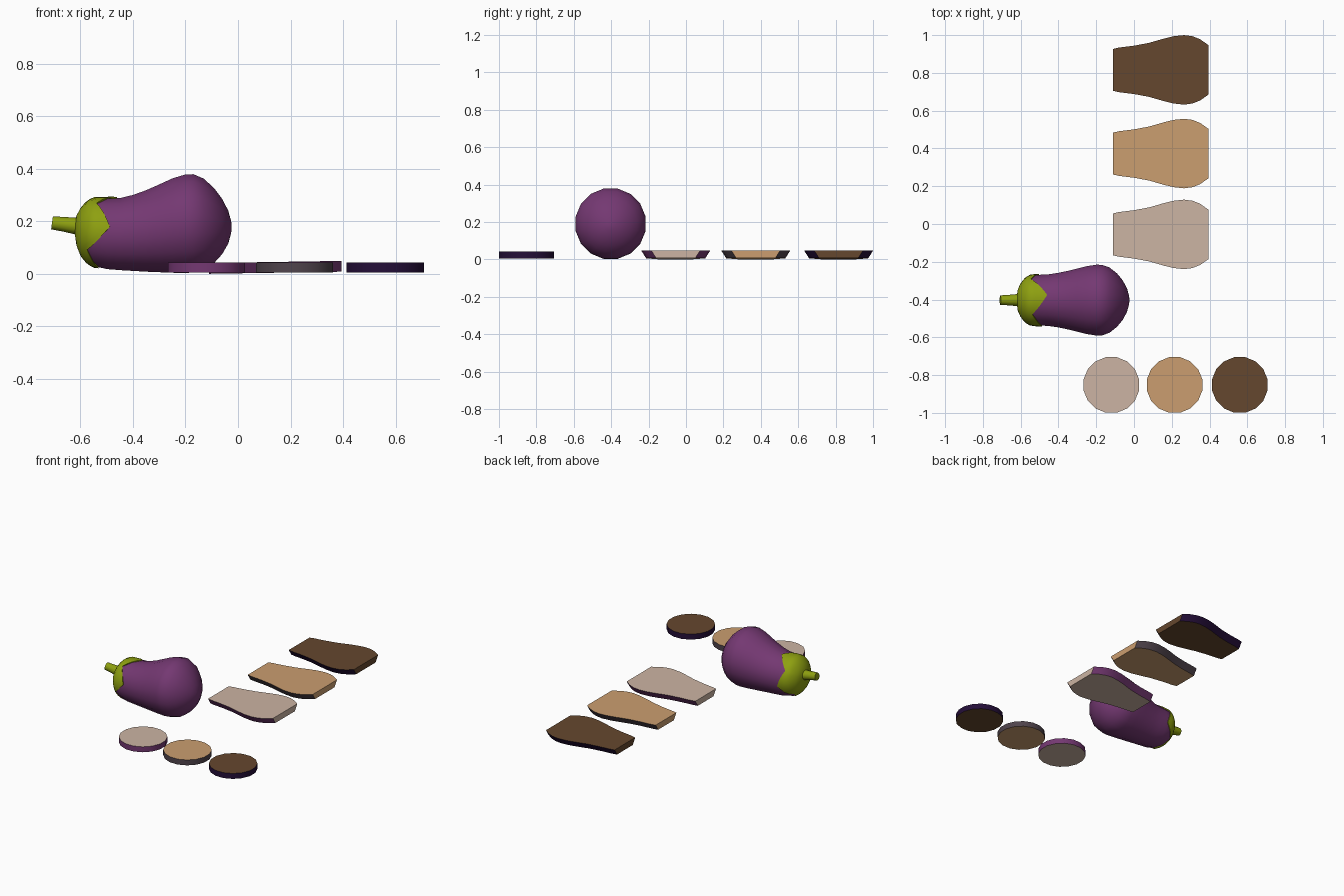
import bpy, bmesh, math
from mathutils import Vector

if "Cube" in bpy.data.objects:
    bpy.data.objects.remove(bpy.data.objects["Cube"])


def material(name, rgb):
    lin = [((c / 255 + 0.055) / 1.055) ** 2.4 for c in rgb]
    m = bpy.data.materials.new(name)
    m.diffuse_color = (*lin, 1)
    m.use_nodes = True
    m.node_tree.nodes["Principled BSDF"].inputs["Base Color"].default_value = m.diffuse_color
    return m


SKIN = material("purple skin", (116, 56, 114))
GREEN = material("stem green", (142, 160, 16))
FLESH = [material("raw flesh", (204, 180, 163)), material("cooked flesh", (203, 158, 112)),
         material("burnt flesh", (101, 71, 46))]
RIND = [SKIN, material("cooked skin", (80, 68, 76)), material("burnt skin", (36, 14, 56))]


def make(name, bm, mats, angle=40):
    bmesh.ops.recalc_face_normals(bm, faces=bm.faces)
    me = bpy.data.meshes.new(name)
    bm.to_mesh(me)
    bm.free()
    for m in mats:
        me.materials.append(m)
    ob = bpy.data.objects.new(name, me)
    bpy.context.collection.objects.link(ob)
    bpy.ops.object.select_all(action='DESELECT')
    ob.select_set(True)
    bpy.context.view_layer.objects.active = ob
    bpy.ops.object.shade_smooth_by_angle(angle=math.radians(angle))
    return ob


def skin_rings(bm, rings, cap_start=None, cap_end=None):
    """Bridge rings of points; optionally close the ends with a pole point."""
    rows = [[bm.verts.new(p) for p in r] for r in rings]
    n = len(rows[0])
    for a, b in zip(rows, rows[1:]):
        for i in range(n):
            bm.faces.new((a[i], a[(i + 1) % n], b[(i + 1) % n], b[i]))
    for row, pole in ((rows[0], cap_start), (rows[-1], cap_end)):
        if pole:
            p = bm.verts.new(pole)
            for i in range(n):
                bm.faces.new((row[i], row[(i + 1) % n], p))


# Whole fruit: side profile as x, lowest z, highest z
YC = -0.403
PROFILE = [(-.615, .115, .215), (-.60, .075, .243), (-.575, .045, .272), (-.55, .03, .285),
           (-.50, .018, .286), (-.45, .014, .288), (-.40, .011, .30), (-.35, .008, .318),
           (-.30, .006, .34), (-.25, .004, .363), (-.20, .003, .378), (-.17, .005, .379),
           (-.13, .016, .362), (-.09, .042, .325), (-.06, .075, .285), (-.037, .115, .24),
           (-.026, .155, .20)]


def section(x):
    """Centre height and radius of the fruit at x."""
    for (x0, l0, h0), (x1, l1, h1) in zip(PROFILE, PROFILE[1:]):
        if x <= x1:
            t = max(0, (x - x0) / (x1 - x0))
            lo, hi = l0 + t * (l1 - l0), h0 + t * (h1 - h0)
            return (lo + hi) / 2, (hi - lo) / 2


def around(x, a, grow=0.0):
    c, r = section(x)
    r += grow
    return (x, YC - r * math.cos(a), c + r * math.sin(a))


N = 16
rings = []
for x, lo, hi in PROFILE:
    r = (hi - lo) / 2 / math.cos(math.pi / N) - (hi - lo) / 2
    rings.append([around(x, 2 * math.pi * (i + .5) / N, r) for i in range(N)])
bm = bmesh.new()
skin_rings(bm, rings, (-.62, YC, .17), (-.024, YC, .178))
make("fruit_body", bm, [SKIN], 60)

# Leafy cap: thin shell over the stem end with four pointed sepals
M = 32


def cap_edge(a):
    tip = abs(((a - math.pi / 16) / (math.pi / 2) + .5) % 1 - .5) * 2
    s = math.sin(a)
    return -.56 + .026 * s + (.065 + .01 * s) * (1 - tip)


angles = [2 * math.pi * i / M for i in range(M)]
rings = []
for k in range(9):
    rings.append([around(-.615 + (cap_edge(a) + .615) * k / 8, a, .007) for a in angles])
rings.append([around(cap_edge(a), a, -.006) for a in angles])
bm = bmesh.new()
skin_rings(bm, rings, (-.624, YC, .17))
make("leafy_cap", bm, [GREEN], 60)

# Stem
d = Vector((-.114, 0, .016)).normalized()
up = Vector((0, 1, 0)).cross(d)
rings = []
for x, z, r in ((-.595, .179, .034), (-.66, .188, .028), (-.708, .194, .025)):
    rings.append([Vector((x, YC, z)) + r * (math.cos(t) * Vector((0, 1, 0)) + math.sin(t) * up)
                  for t in [2 * math.pi * i / 12 for i in range(12)]])
bm = bmesh.new()
skin_rings(bm, rings, (-.595, YC, .179), (-.708, YC, .194))
make("stem", bm, [GREEN])


def slab(name, bottom, top, rind, flesh, is_skin):
    """Slice: flesh on the cut faces, skin on the outer rim."""
    bm = bmesh.new()
    skin_rings(bm, [bottom, top])
    for f in bm.faces:
        f.normal_update()
        f.material_index = 1 if is_skin(f) else 0
    bm.verts.ensure_lookup_table()
    n = len(bottom)
    bm.faces.new(bm.verts[:n])
    bm.faces.new(bm.verts[n:])
    make(name, bm, [flesh, rind])


# Long slices: half outline as x, half width
HALF = [(-.11, .111), (-.08, .118), (0, .128), (.08, .143), (.16, .166), (.21, .178),
        (.265, .184), (.31, .178), (.35, .162), (.394, .131)]
OUTLINE = HALF + [(x, -w) for x, w in reversed(HALF)]
NAMES = ["raw", "cooked", "burnt"]
for i, yc in enumerate((-.055, .373, .816)):
    lift = lambda x: .008 * (x + .11) / .504
    low = [(x, yc + w - math.copysign(.026, w), lift(x)) for x, w in OUTLINE]
    high = [(x, yc + w, lift(x) + .041) for x, w in OUTLINE]
    slab(NAMES[i] + "_long_slice", low, high, RIND[i], FLESH[i],
         lambda f: abs(f.normal.x) < .95)

# Round slices
for i, xc in enumerate((-.12, .215, .56)):
    pts = [(xc + .15 * math.cos(t), -.852 + .15 * math.sin(t))
           for t in [2 * math.pi * (k + .5) / N for k in range(N)]]
    slab(NAMES[i] + "_round_slice", [(x, y, .005) for x, y in pts],
         [(x, y, .042) for x, y in pts], RIND[i], FLESH[i], lambda f: True)
